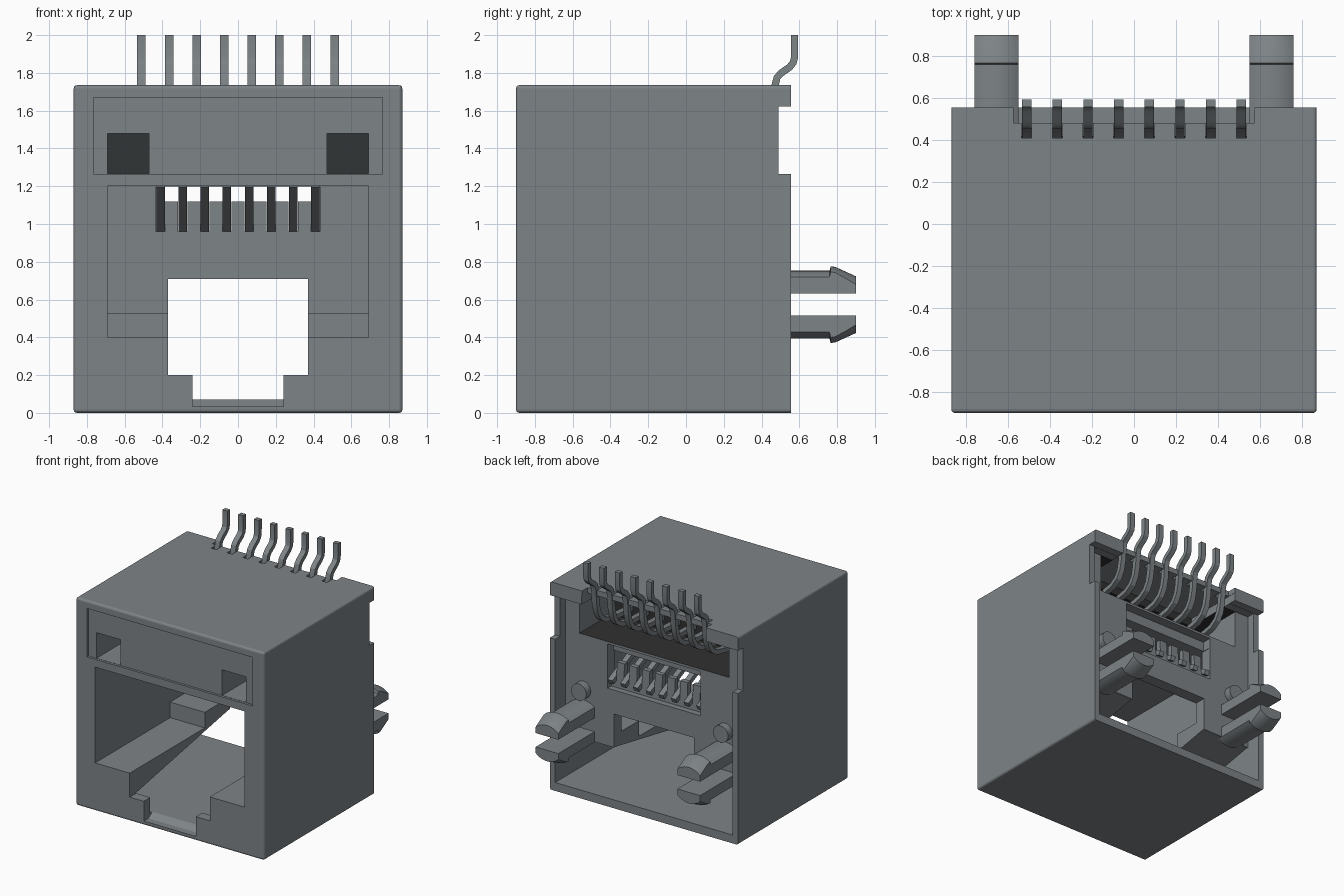
import bpy, bmesh, math
from mathutils import Vector

cube = bpy.data.objects.get("Cube")
if cube:
    bpy.data.objects.remove(cube, do_unlink=True)


def material(name, colour):
    mat = bpy.data.materials.new(name)
    mat.use_nodes = True
    mat.diffuse_color = (*colour, 1)
    mat.node_tree.nodes["Principled BSDF"].inputs["Base Color"].default_value = (*colour, 1)
    return mat


grey = material("slate_grey", (0.207, 0.229, 0.242))
dark = material("dark_grey", (0.03, 0.03, 0.03))


def finish(name, bm):
    bmesh.ops.recalc_face_normals(bm, faces=bm.faces)
    mesh = bpy.data.meshes.new(name)
    bm.to_mesh(mesh)
    bm.free()
    mesh.materials.append(grey)
    obj = bpy.data.objects.new(name, mesh)
    bpy.context.collection.objects.link(obj)
    return obj


def prism(name, profile, x0, x1):
    """Extrude a (y, z) outline from x0 to x1."""
    bm = bmesh.new()
    ends = [[bm.verts.new((x, y, z)) for y, z in profile] for x in (x0, x1)]
    for ring in ends:
        bm.faces.new(ring)
    for i in range(len(profile)):
        j = (i + 1) % len(profile)
        bm.faces.new((ends[0][i], ends[0][j], ends[1][j], ends[1][i]))
    return finish(name, bm)


def box(name, x0, x1, y0, y1, z0, z1):
    return prism(name, [(y0, z0), (y1, z0), (y1, z1), (y0, z1)], x0, x1)


def lathe(name, profile, x, z, steps=48):
    """Spin a (radius, y) outline around an axis parallel to y."""
    bm = bmesh.new()
    rings = []
    for r, y in profile:
        angles = [math.tau * i / steps for i in range(steps)]
        rings.append([bm.verts.new((x + r * math.cos(a), y, z + r * math.sin(a))) for a in angles])
    bm.faces.new(rings[0])
    bm.faces.new(rings[-1])
    for a, b in zip(rings, rings[1:]):
        for i in range(steps):
            j = (i + 1) % steps
            bm.faces.new((a[i], a[j], b[j], b[i]))
    return finish(name, bm)


def ribbon(name, path, x, width, thick):
    """Bent flat wire following a (y, z) path."""
    pts = [Vector(p) for p in path]
    left, right = [], []
    for i, p in enumerate(pts):
        d = (pts[min(i + 1, len(pts) - 1)] - pts[max(i - 1, 0)]).normalized()
        n = Vector((-d.y, d.x)) * thick / 2
        left.append(p + n)
        right.append(p - n)
    return prism(name, left + right[::-1], x - width / 2, x + width / 2)


def cut(target, cutter, operation='DIFFERENCE'):
    mod = target.modifiers.new("cut", 'BOOLEAN')
    mod.operation, mod.solver, mod.object = operation, 'EXACT', cutter
    bpy.context.view_layer.objects.active = target
    bpy.ops.object.modifier_apply(modifier=mod.name)
    bpy.data.objects.remove(cutter, do_unlink=True)


# Housing block, softened everywhere but the rear rim
housing = box("housing", -0.87, 0.87, -0.9, 0.555, 0, 1.735)
bm = bmesh.new()
bm.from_mesh(housing.data)
edges = [e for e in bm.edges if not all(v.co.y > 0.5 for v in e.verts)]
bmesh.ops.bevel(bm, geom=edges, offset=0.018, segments=3, profile=0.5, affect='EDGES')
bm.to_mesh(housing.data)
bm.free()

# Plug opening with stepped ledges, latch channel and threshold
cut(housing, prism("c", [(-1, 0.4), (0.09, 0.4), (0.09, 0.53), (0.32, 0.53), (0.32, 1.2), (-1, 1.2)],
                   -0.69, 0.69))
cut(housing, box("c", -0.37, 0.37, -1, 0.7, 0.2, 0.71))
cut(housing, prism("c", [(-0.815, 0.07), (0.5, 0.07), (0.5, 0.43), (0.4, 0.43), (-0.815, 0.205)],
                   -0.82, 0.82))
cut(housing, prism("c", [(-1, 0.035), (-0.84, 0.035), (-0.78, 0.075), (-0.78, 0.3), (-1, 0.3)],
                   -0.24, 0.24))

# Rear cavity, upper chamber, side notches and top notch
cut(housing, box("c", -0.82, 0.82, 0.42, 0.7, 0.07, 1.62))
cut(housing, box("c", -0.69, 0.69, 0, 0.6, 1.3, 1.618))
cut(housing, box("c", -0.575, 0.575, 0.02, 0.6, 1.5, 1.69))
cut(housing, box("c", -1, 1, 0.49, 0.7, 1.265, 1.622))
cut(housing, box("c", -0.573, 0.573, 0.48, 0.8, 1.6, 1.9))

# Indicator panel with two sloping light windows
cut(housing, box("c", -0.765, 0.765, -1, -0.88, 1.265, 1.67))
for side in (-1, 1):
    x = side * 0.58
    cut(housing, prism("c", [(-1, 1.267), (-0.5, 1.267), (-0.84, 1.48), (-1, 1.48)],
                       x - 0.11, x + 0.11))

# Contact slot through the rear wall, with a comb at its front
cut(housing, prism("c", [(0.3, 1.12), (0.36, 1.12), (0.37, 0.91), (0.5, 0.91), (0.5, 1.28),
                         (0.34, 1.28), (0.34, 1.198), (0.3, 1.198)], -0.43, 0.43))
for i in range(8):
    k = i - 3.5
    cut(housing, box("c", k * 0.117 - 0.024, k * 0.117 + 0.024, 0.3, 0.4, 0.96, 1.196))
    cut(housing, box("c", k * 0.146 - 0.024, k * 0.146 + 0.024, 0.41, 0.52, 1.6, 1.9))

# Dark lining of the upper chamber
housing.data.materials.append(dark)
for face in housing.data.polygons:
    c = face.center
    if abs(c.x) < 0.68 and -0.01 < c.y < 0.43 and 1.29 < c.z < 1.7 and abs(face.normal.x) < 0.5:
        face.material_index = 1

# Spring contacts and solder leads
lead_path = [(0.575, 2.0), (0.575, 1.885), (0.568, 1.855), (0.548, 1.83), (0.505, 1.8),
             (0.482, 1.775), (0.472, 1.735), (0.462, 1.62), (0.445, 1.54), (0.41, 1.48),
             (0.35, 1.44), (0.2, 1.41), (-0.02, 1.4)]
smooth = []
for i in range(8):
    k = i - 3.5
    ribbon(f"spring_contact_{i + 1}", [(-0.14, 1.215), (0.12, 1.1), (0.41, 0.965)], k * 0.117, 0.045, 0.04)
    smooth.append(ribbon(f"solder_lead_{i + 1}", lead_path, k * 0.146, 0.045, 0.038))

# Split snap pegs and small locating studs
peg_profile = [(0.18, 0.35), (0.18, 0.76), (0.203, 0.766), (0.2, 0.79), (0.15, 0.9)]
PEG_Z = 0.573
for side, label in ((1, "left"), (-1, "right")):
    x = side * 0.655
    for up, half in ((1, "upper"), (-1, "lower")):
        peg = lathe(f"{label}_{half}_snap_peg", peg_profile, x, PEG_Z)
        z0, z1 = sorted((PEG_Z + up * 0.058, PEG_Z + up * 0.3))
        cut(peg, box("c", x - 0.105, x + 0.105, 0.38, 1, z0, z1), 'INTERSECT')
        smooth.append(peg)
    smooth.append(lathe(f"{label}_stud", [(0.07, 0.4), (0.07, 0.48)], x, 0.84, 24))

# Smooth the curved parts while keeping edges sharp
bpy.ops.object.select_all(action='DESELECT')
for obj in smooth:
    obj.select_set(True)
bpy.context.view_layer.objects.active = smooth[0]
bpy.ops.object.shade_smooth_by_angle(angle=math.radians(25))
